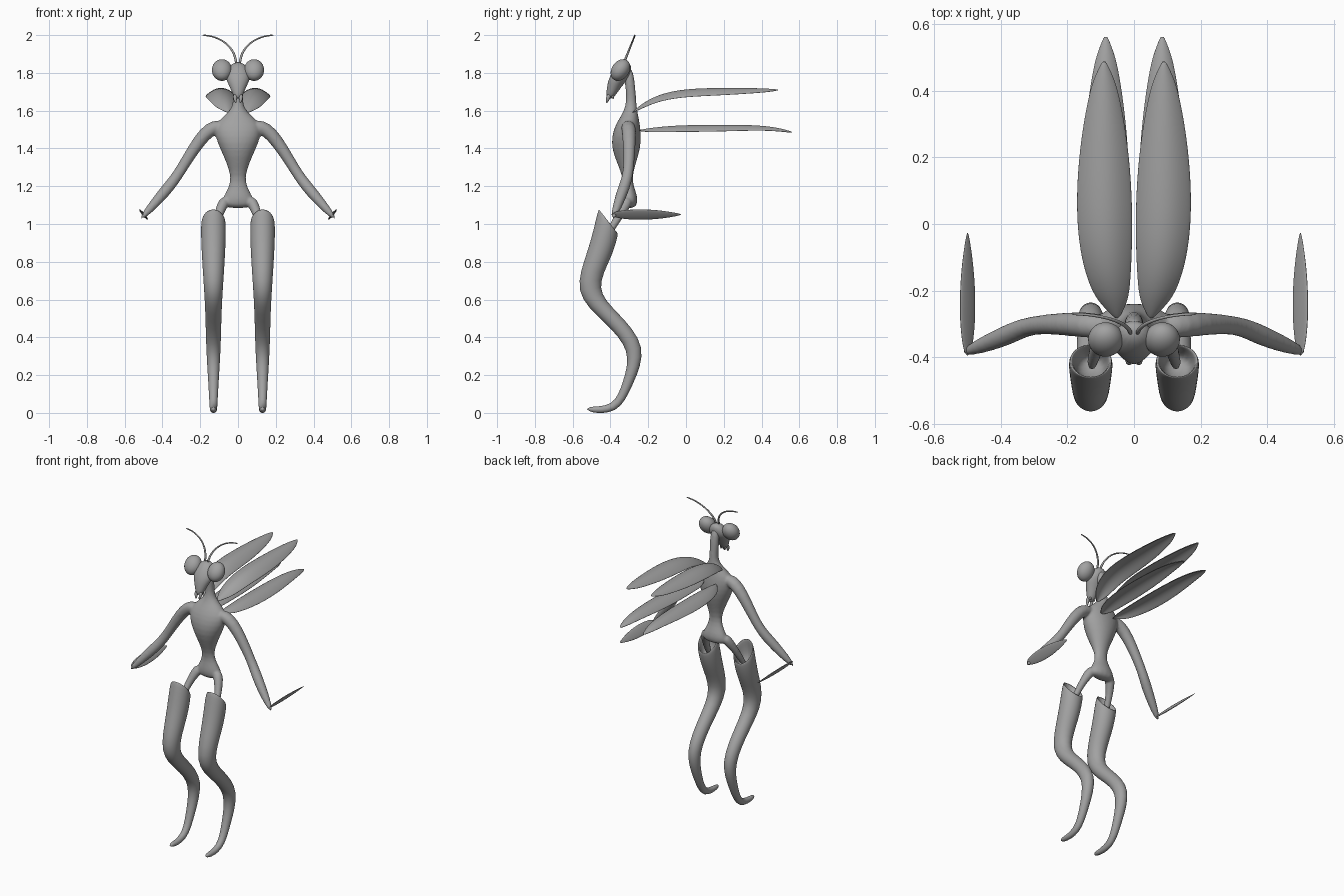
import bpy, bmesh
from math import sin, cos, pi, tau, radians
from mathutils import Vector, Matrix

if "Cube" in bpy.data.objects:
    bpy.data.objects.remove(bpy.data.objects["Cube"])

grey = (0.36, 0.36, 0.36, 1)
material = bpy.data.materials.new("plain_grey")
material.use_nodes = True
material.diffuse_color = grey
material.node_tree.nodes["Principled BSDF"].inputs["Base Color"].default_value = grey
SIDES = 14
X_AXIS, Y_AXIS = Vector((1, 0, 0)), Vector((0, 1, 0))


def loft(bm, rings):
    """Skin ellipses given as (centre, half axis, half axis); return the first cap."""
    loops = []
    for centre, u, v in rings:
        angles = [tau * i / SIDES for i in range(SIDES)]
        loops.append([bm.verts.new(centre + u * cos(a) + v * sin(a)) for a in angles])
    for lower, upper in zip(loops, loops[1:]):
        for i in range(SIDES):
            j = (i + 1) % SIDES
            bm.faces.new((lower[i], lower[j], upper[j], upper[i]))
    bm.faces.new(loops[-1])
    return bm.faces.new(loops[0])


def column(bm, rows):
    """Stack of level ellipses: height, centre y, half depth, half width."""
    loft(bm, [(Vector((0, y, z)), Y_AXIS * depth, X_AXIS * width)
              for z, y, depth, width in rows])


def tube(bm, joints, side=1, hinge=X_AXIS, start=None):
    """Round limb through joints x, y, z, radius, mitred where it bends."""
    points = [Vector((x * side, y, z)) for x, y, z, radius in joints]
    last = len(points) - 1
    rings = []
    for i, point in enumerate(points):
        tangent = points[min(i + 1, last)] - points[max(i - 1, 0)]
        if i == 0 and start:
            tangent = Vector(start)
        tangent.normalize()
        k = min(i, last - 1)
        along = (points[k + 1] - points[k]).normalized()
        radius = joints[i][-1]
        u = tangent.cross(hinge).normalized()
        v = tangent.cross(u)
        rings.append((point, u * radius / tangent.dot(along), v * radius))
    return loft(bm, rings)


def finish(bm, name, mirror=True, subsurf=2, thickness=0, fuse=0):
    """Turn the mesh into a smooth object with its modifiers."""
    bmesh.ops.recalc_face_normals(bm, faces=bm.faces[:])
    mesh = bpy.data.meshes.new(name)
    bm.to_mesh(mesh)
    bm.free()
    mesh.materials.append(material)
    mesh.shade_smooth()
    part = bpy.data.objects.new(name, mesh)
    bpy.context.collection.objects.link(part)
    if mirror:
        part.modifiers.new("Mirror", 'MIRROR').use_mirror_merge = False
    if thickness:
        shell = part.modifiers.new("Thickness", 'SOLIDIFY')
        shell.thickness, shell.offset = thickness, 0
    if subsurf:
        smooth = part.modifiers.new("Smooth", 'SUBSURF')
        smooth.levels = smooth.render_levels = subsurf
    if fuse:
        remesh = part.modifiers.new("Fuse", 'REMESH')
        remesh.mode, remesh.voxel_size = 'VOXEL', fuse
        remesh.use_smooth_shade = True
        part.modifiers.new("Relax", 'SMOOTH').iterations = 6


# Body: neck, chest, waist and hips, fused with the arms and hip stubs
bm = bmesh.new()
column(bm, [(1.84, -.31, .03, .03), (1.7, -.29, .025, .03), (1.6, -.29, .03, .02),
            (1.53, -.31, .07, .15), (1.4, -.32, .09, .1), (1.24, -.31, .01, .02),
            (1.15, -.3, .05, .08), (1.08, -.3, .04, .1)])
for side in (1, -1):
    # Arm from shoulder over elbow to wrist
    tube(bm, [(.07, -.31, 1.52, .04), (.17, -.3, 1.51, .04), (.31, -.3, 1.27, .025),
              (.37, -.33, 1.19, .035), (.52, -.39, 1.02, .018)], side, Y_AXIS)
    # Thin stub that enters the thigh socket
    tube(bm, [(.06, -.3, 1.14, .04), (.11, -.35, 1.05, .02), (.13, -.44, .9, .02)], side)
finish(bm, "body", mirror=False, fuse=.007)

# Head: wedge running down and forward to the mouth
bm = bmesh.new()
column(bm, [(1.86, -.32, .03, .03), (1.79, -.345, .06, .08),
            (1.73, -.38, .04, .045), (1.66, -.405, .02, .02)])
finish(bm, "head", mirror=False)

# Eyes: ovals leaning back
bm = bmesh.new()
pose = (Matrix.Translation((.085, -.347, 1.815))
        @ Matrix.Rotation(radians(-35), 4, 'X')
        @ Matrix.Diagonal((.053, .046, .062, 1)))
bmesh.ops.create_uvsphere(bm, u_segments=32, v_segments=20, radius=1, matrix=pose)
finish(bm, "eyes", subsurf=0)

# Mandibles and palps
bm = bmesh.new()
tube(bm, [(.014, -.405, 1.69, .013), (.017, -.415, 1.66, .01), (.01, -.42, 1.64, .004)])
tube(bm, [(.016, -.39, 1.69, .009), (.014, -.385, 1.66, .005)])
finish(bm, "mandibles", subsurf=1)

# Antennae: tapering quarter arcs that sweep outwards
bm = bmesh.new()
arc = [pi / 2 * i / 8 for i in range(9)]
tube(bm, [(.19 - .18 * cos(a), -.33 + .06 * sin(a), 1.85 + .15 * sin(a), .007 - .003 * sin(a))
          for a in arc], hinge=Y_AXIS)
finish(bm, "antennae", subsurf=1)

# Forearm blades: flat, pointing backwards, upper edge leaning outwards
bm = bmesh.new()
broad, thin = Vector((.025, 0, .03)), Vector((.006, 0, -.005))
loft(bm, [(Vector((.5, y, 1.05)), broad * size, thin * size)
          for y, size in ((-.4, .4), (-.3, 1), (-.15, .9), (-.02, .1))])
finish(bm, "forearm_blades")

# Legs: thigh, knee, shin, ankle, heel and toe
bm = bmesh.new()
leg = [(-.41, 1.02, .07), (-.45, .85, .065), (-.545, .645, .05), (-.4, .51, .043),
       (-.24, .34, .04), (-.31, .15, .027), (-.37, .01, .02), (-.53, .02, .018)]
cap = tube(bm, [(.13, y, z, radius) for y, z, radius in leg], start=(0, -.13, -.1))
# Hollow socket in the slanted thigh top
bmesh.ops.recalc_face_normals(bm, faces=bm.faces[:])
for rim in (.015, .012):
    bmesh.ops.inset_individual(bm, faces=[cap], thickness=rim)
bmesh.ops.translate(bm, verts=cap.verts[:], vec=(0, -.03, -.12))
finish(bm, "legs")


def wing(name, root, length, rise, width, droop):
    """Thin arched sheet, leaf shaped, lifting quickly behind its root."""
    bm = bmesh.new()
    rows, count = [], 14
    for i in range(count + 1):
        t = i / count
        lift = 1 - (1 - t) ** 6
        half = .004 + width * max(sin(pi * t ** .8), 0) ** .6
        centre = root + Vector((.04 * lift, length * t, rise * lift - droop * t ** 8))
        rows.append([bm.verts.new(centre + Vector((half * s, 0, -half * s * s / 2)))
                     for s in (-1, -.6, -.2, .2, .6, 1)])
    for near, far in zip(rows, rows[1:]):
        for i in range(len(near) - 1):
            bm.faces.new((near[i], near[i + 1], far[i + 1], far[i]))
    finish(bm, name, thickness=.006)


wing("upper_wings", Vector((.05, -.285, 1.59)), .775, .13, .08, .01)
wing("lower_wings", Vector((.045, -.25, 1.495)), .815, .03, .068, .04)
